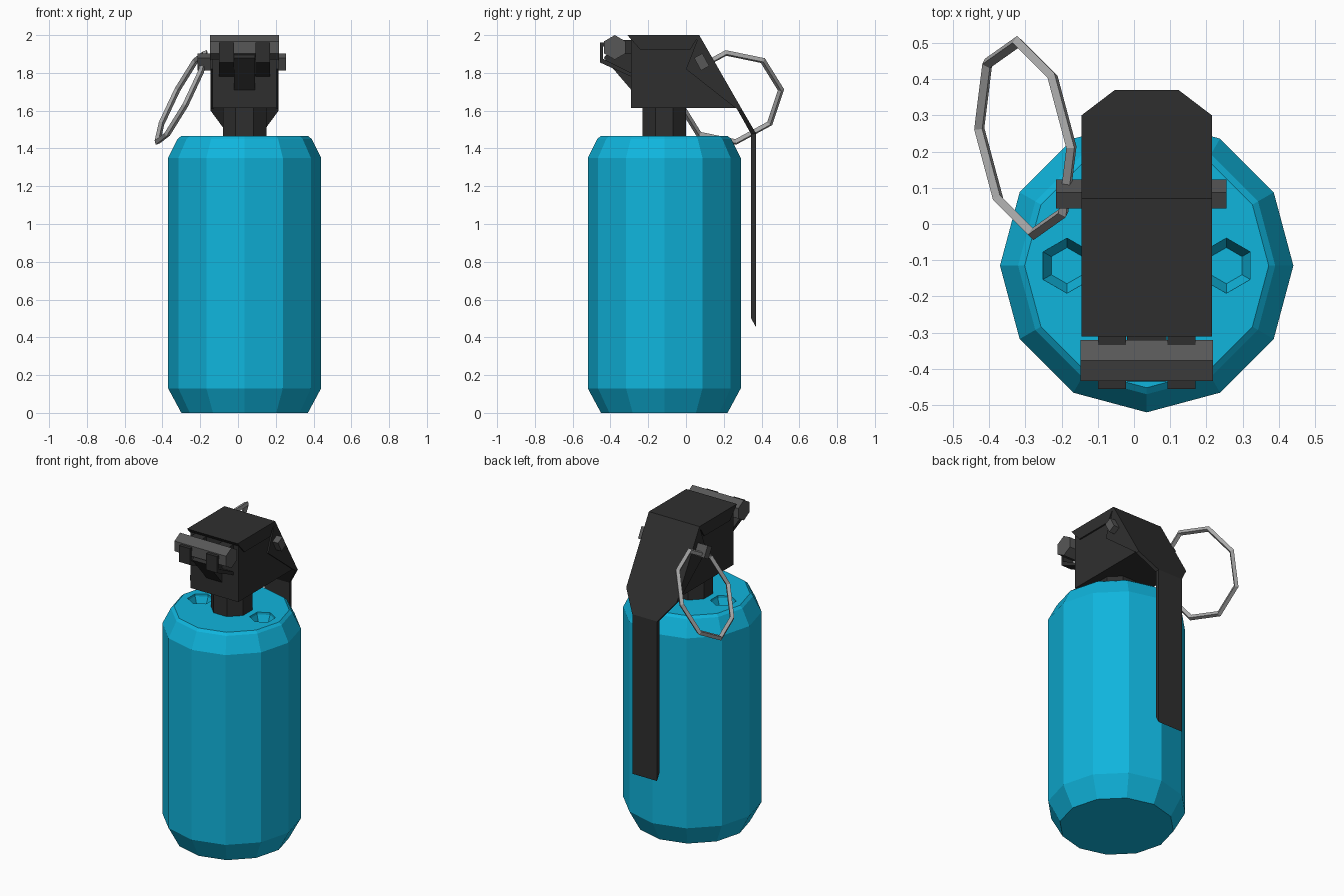
import bpy, bmesh, math
from mathutils import Vector

if "Cube" in bpy.data.objects:
    bpy.data.objects.remove(bpy.data.objects["Cube"])

CX, CY = 0.035, -0.115   # axis of the canister


def mat(name, rgb):
    m = bpy.data.materials.new(name)
    m.diffuse_color = (*rgb, 1)
    m.use_nodes = True
    m.node_tree.nodes["Principled BSDF"].inputs["Base Color"].default_value = m.diffuse_color
    return m


BLUE = mat("bright_blue", (0.005, 0.46, 0.72))
BLACK = mat("black_metal", (0.028, 0.028, 0.028))
GREY = mat("dark_grey", (0.095, 0.095, 0.095))
STEEL = mat("ring_steel", (0.4, 0.4, 0.4))


def loft(name, loops, material, closed=False):
    """Skin a list of equal-length point loops; cap the ends unless closed."""
    bm = bmesh.new()
    rows = [[bm.verts.new(p) for p in lp] for lp in loops]
    n = len(rows[0])
    pairs = list(zip(rows, rows[1:] + rows[:1])) if closed else list(zip(rows, rows[1:]))
    for a, b in pairs:
        for i in range(n):
            j = (i + 1) % n
            bm.faces.new((a[i], a[j], b[j], b[i]))
    if not closed:
        bm.faces.new(rows[0])
        bm.faces.new(rows[-1])
    bmesh.ops.recalc_face_normals(bm, faces=bm.faces)
    me = bpy.data.meshes.new(name)
    bm.to_mesh(me)
    bm.free()
    me.materials.append(material)
    ob = bpy.data.objects.new(name, me)
    bpy.context.collection.objects.link(ob)
    return ob


def ngon(n, r, cx, cy, start=0.0):
    return [(cx + r * math.cos(start + math.tau * i / n),
             cy + r * math.sin(start + math.tau * i / n)) for i in range(n)]


def lathe(name, n, profile, cx, cy, material, start=0.0):
    return loft(name, [[(x, y, z) for x, y in ngon(n, r, cx, cy, start)]
                       for r, z in profile], material)


def prism(name, yz, x0, x1, material):
    return loft(name, [[(x, y, z) for y, z in yz] for x in (x0, x1)], material)


# Canister with two hexagonal vent holes in the top
body = lathe("canister", 12, [(0.335, 0), (0.405, 0.13), (0.405, 1.35), (0.355, 1.45),
                              (0.337, 1.465)], CX, CY, BLUE)
for s in (-1, 1):
    cut = lathe("vent_cutter", 6, [(0.05, 1.39), (0.076, 1.45), (0.076, 1.6)],
                CX + s * 0.22, CY, BLUE, math.pi / 6)
    cut.hide_render = True
    cut.hide_viewport = True
    mod = body.modifiers.new("vent", 'BOOLEAN')
    mod.operation = 'DIFFERENCE'
    mod.solver = 'EXACT'
    mod.object = cut

# Neck and head
lathe("neck", 8, [(0.124, 1.45), (0.124, 1.64)], CX, CY, BLACK, math.pi / 8)
prism("head", [(-0.29, 1.615), (0.27, 1.615), (0.06, 1.98), (-0.29, 1.98)],
      CX - 0.17, CX + 0.17, BLACK)

# Safety lever: wide over the head, narrow strip down the back
lever = [(-0.31, 2.0, -0.29, 1.975, 0.18), (0.07, 2.0, 0.06, 1.975, 0.18),
         (0.30, 1.60, 0.275, 1.60, 0.18), (0.37, 1.48, 0.345, 1.475, 0.088),
         (0.37, 0.455, 0.345, 0.50, 0.088)]
loft("safety_lever", [[(CX - w, yo, zo), (CX + w, yo, zo), (CX + w, yi, zi), (CX - w, yi, zi)]
                      for yo, zo, yi, zi, w in lever], BLACK)

# Folded side flanges of the lever
for s in (-1, 1):
    a, b = CX + s * 0.165, CX + s * 0.18
    prism("lever_top_flange", [(-0.31, 2.0), (-0.24, 1.92), (0.02, 1.92), (0.07, 2.0)], a, b, BLACK)
    prism("lever_back_flange", [(0.07, 2.0), (0.0, 1.82), (0.26, 1.615), (0.30, 1.60)], a, b, BLACK)

# Hinge bar, its bracket and the two hooks around it
prism("hinge_bar", ngon(6, 0.065, -0.377, 1.935, math.pi / 6), CX - 0.183, CX + 0.183, GREY)
prism("hinge_bracket", [(-0.435, 1.88), (-0.29, 1.71), (-0.28, 1.71), (-0.28, 1.92), (-0.40, 1.92)],
      CX - 0.055, CX + 0.055, BLACK)
for s in (-1, 1):
    a, b = CX + s * 0.057, CX + s * 0.135
    prism("lever_hook", [(-0.455, 1.96), (-0.42, 1.96), (-0.42, 1.94), (-0.44, 1.94),
                         (-0.44, 1.875), (-0.29, 1.80), (-0.29, 1.78), (-0.455, 1.855)],
          a, b, BLACK)
    prism("hook_root", [(-0.34, 1.975), (-0.28, 1.975), (-0.28, 1.90), (-0.34, 1.90)], a, b, BLACK)

# Safety pin through the head
ca, sa = math.cos(0.5), math.sin(0.5)
pin = [(0.083 + u * ca - v * sa, 1.858 + u * sa + v * ca)
       for u, v in ((-0.025, -0.038), (0.025, -0.038), (0.025, 0.038), (-0.025, 0.038))]
prism("safety_pin", pin, -0.215, 0.255, GREY)

# Tilted eight-sided pull ring
centre = Vector((-0.30, 0.2375, 1.67))
u = Vector((0.135, -0.0275, 0.25)).normalized()
v = Vector((-0.02, 0.2725, 0.045))
v = (v - u * v.dot(u)).normalized()
w = u.cross(v)
loops = []
for i in range(8):
    t = math.tau * i / 8
    d = u * math.cos(t) + v * math.sin(t)
    loops.append([centre + d * (0.269 + r) + w * h
                  for r, h in ((0.017, 0), (0, 0.016), (-0.017, 0), (0, -0.016))])
loft("pull_ring", loops, STEEL, closed=True)
